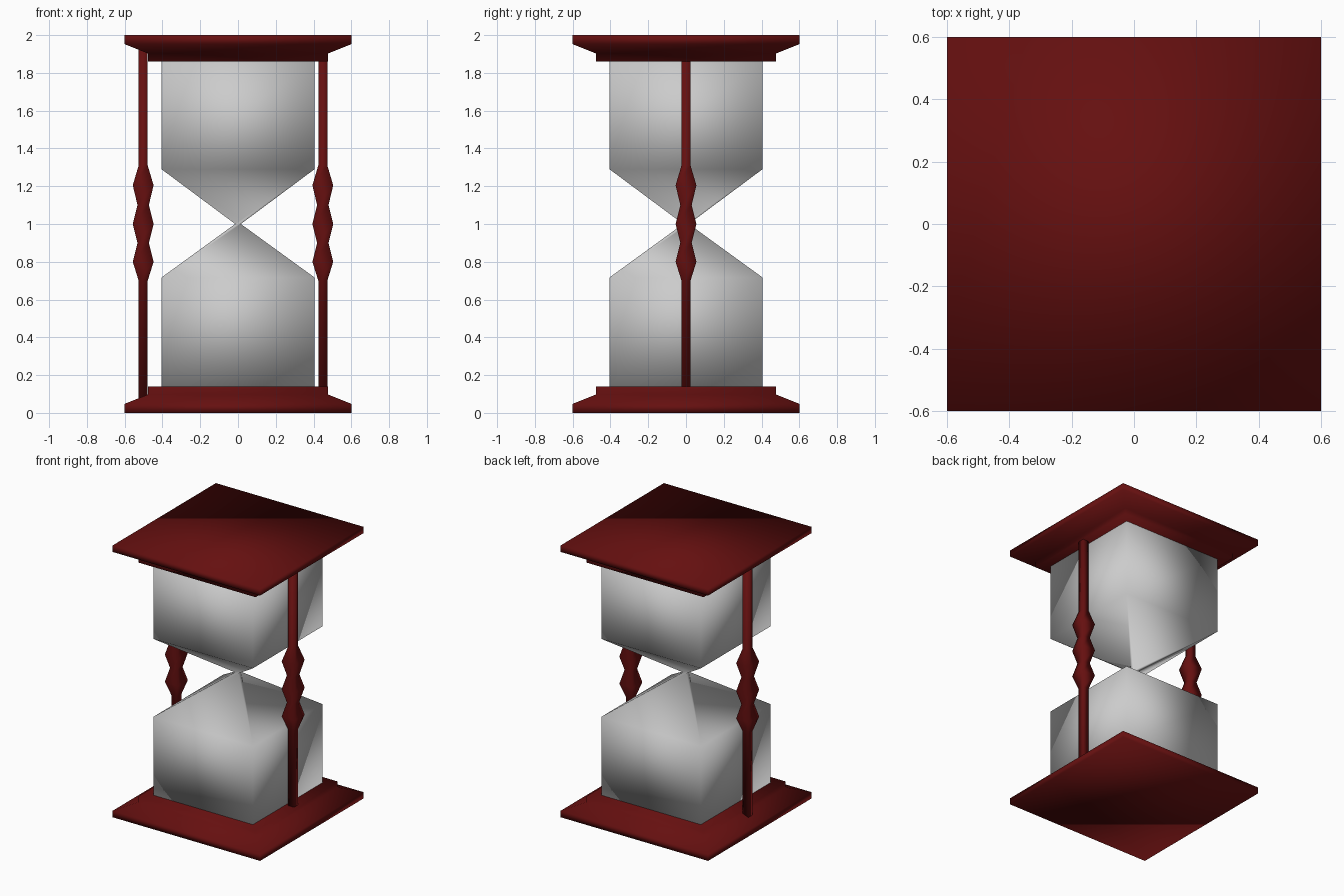
import bpy, bmesh

if "Cube" in bpy.data.objects:
    bpy.data.objects.remove(bpy.data.objects["Cube"])

red = bpy.data.materials.new("dark_red_wood")
red.diffuse_color = (0.13, 0.005, 0.005, 1)
red.use_nodes = True
red.node_tree.nodes["Principled BSDF"].inputs["Base Color"].default_value = red.diffuse_color


def square_loft(name, profile, x=0.0, material=None):
    """Stack square rings given as (half width, z), capped at both ends."""
    bm = bmesh.new()
    rings = []
    for h, z in profile:
        rings.append([bm.verts.new((x + sx * h, sy * h, z))
                      for sx, sy in ((-1, -1), (1, -1), (1, 1), (-1, 1))])
    for low, high in zip(rings, rings[1:]):
        for i in range(4):
            j = (i + 1) % 4
            bm.faces.new((low[i], low[j], high[j], high[i]))
    bm.faces.new(rings[0])
    bm.faces.new(rings[-1])
    bmesh.ops.recalc_face_normals(bm, faces=bm.faces)
    for f in bm.faces:
        f.smooth = True
    mesh = bpy.data.meshes.new(name)
    bm.to_mesh(mesh)
    bm.free()
    obj = bpy.data.objects.new(name, mesh)
    bpy.context.collection.objects.link(obj)
    if material:
        mesh.materials.append(material)
    return obj


# Stepped end plates, the top one mirrored from the base
plate = [(0.6, 0), (0.6, 0.048), (0.477, 0.097), (0.477, 0.14)]
square_loft("base_plate", plate, material=red)
square_loft("top_plate", [(h, 2 - z) for h, z in reversed(plate)], material=red)

# Two square bulbs joined at a narrow neck
square_loft("glass_bulbs", [(0.405, 0.14), (0.405, 0.717), (0.015, 1.0),
                            (0.405, 1.29), (0.405, 1.86)])

# Turned side posts with three diamond beads
post = [(0.024, 0.08), (0.024, 0.70), (0.055, 0.80), (0.03, 0.90), (0.055, 1.0),
        (0.03, 1.10), (0.055, 1.205), (0.024, 1.31), (0.024, 1.92)]
for name, x in (("left_post", -0.502), ("right_post", 0.449)):
    square_loft(name, post, x, red)
